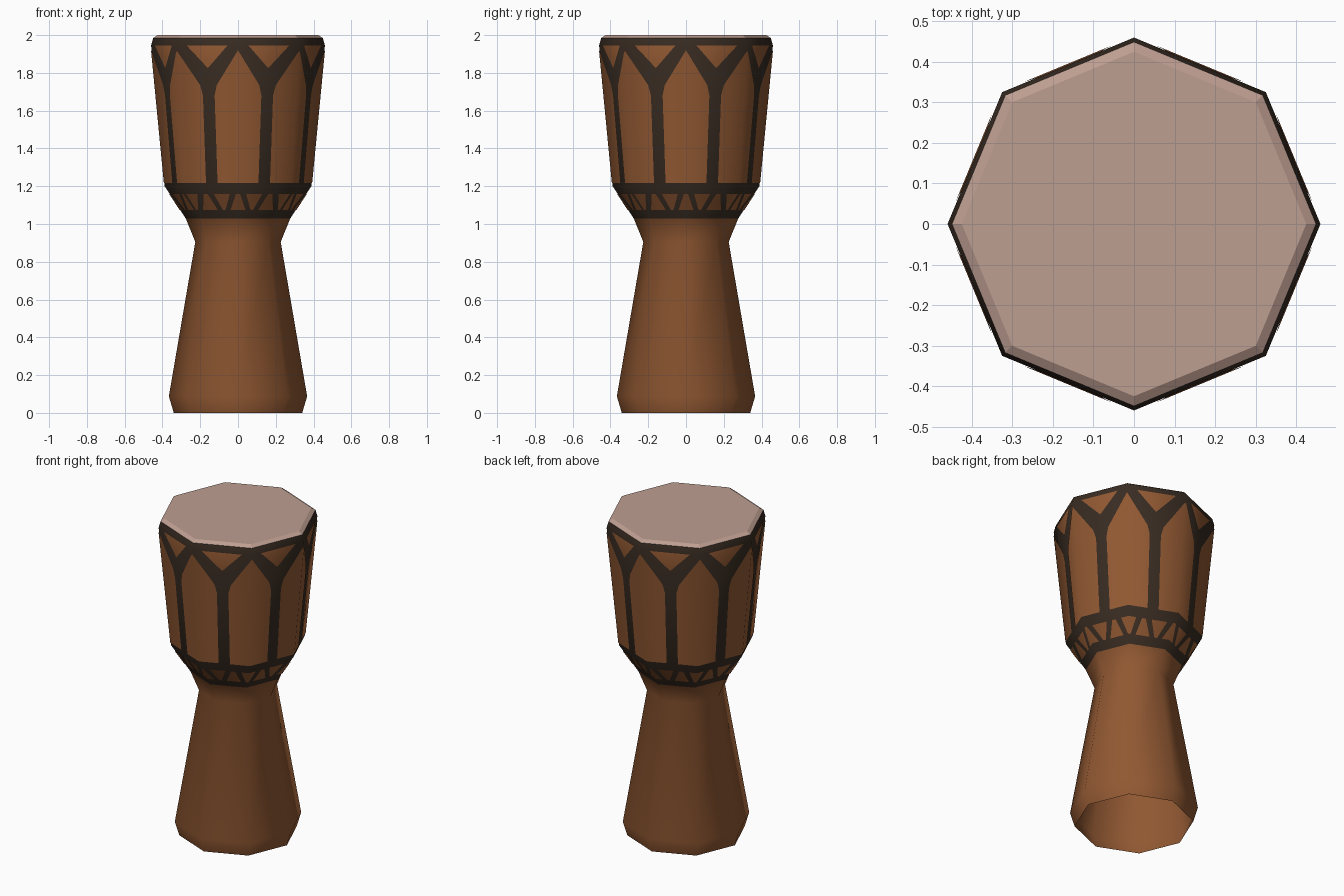
import bpy, bmesh, math
from mathutils import Vector

if "Cube" in bpy.data.objects:
    bpy.data.objects.remove(bpy.data.objects["Cube"])

SIDES = 8


def material(name, rgb):
    m = bpy.data.materials.new(name)
    m.diffuse_color = (*rgb, 1)
    m.use_nodes = True
    m.node_tree.nodes["Principled BSDF"].inputs["Base Color"].default_value = m.diffuse_color
    return m


WOOD = material("warm_wood", (0.283, 0.098, 0.032))
DARK = material("dark_rope", (0.040, 0.025, 0.016))
SKIN = material("pale_skin", (0.515, 0.342, 0.283))

# Goblet profile: corner radius, height
PROFILE = [(0.34, 0), (0.366, 0.088), (0.226, 0.905), (0.276, 1.028),
           (0.388, 1.2), (0.46, 1.945), (0.449, 1.985)]


def radius(z):
    for (r0, z0), (r1, z1) in zip(PROFILE, PROFILE[1:]):
        if z <= z1:
            return r0 + (r1 - r0) * (z - z0) / (z1 - z0)
    return PROFILE[-1][0]


def corner(k, r, z):
    a = 2 * math.pi * k / SIDES
    return Vector((r * math.cos(a), r * math.sin(a), z))


def make_object(name, bm, mats, smooth):
    me = bpy.data.meshes.new(name)
    bm.to_mesh(me)
    bm.free()
    for m in mats:
        me.materials.append(m)
    for p in me.polygons:
        p.use_smooth = smooth
    ob = bpy.data.objects.new(name, me)
    bpy.context.collection.objects.link(ob)
    return ob


def lathe(name, profile, mats, smooth, cap=False, dark_from=None):
    bm = bmesh.new()
    rings = [[bm.verts.new(corner(k, r, z)) for k in range(SIDES)]
             for r, z in profile]
    for i, (a, b) in enumerate(zip(rings, rings[1:])):
        for k in range(SIDES):
            n = (k + 1) % SIDES
            f = bm.faces.new((a[k], a[n], b[n], b[k]))
            if dark_from is not None and profile[i][1] >= dark_from:
                f.material_index = 1
    if cap:
        bm.faces.new(rings[-1])
    return make_object(name, bm, mats, smooth)


# Hollow body, open at the foot, with a dark bowl covering
lathe("drum_body", PROFILE, [WOOD, DARK], True, dark_from=1.02)

# Drum head
lathe("drum_head", [(0.449, 1.985), (0.425, 2.0)], [SKIN], False, cap=True)

# Wood showing between the ropes, per facet as (position across, height)
half_panel = [(0, 1.217), (0.39, 1.217), (0.40, 1.68), (0.36, 1.735), (0, 1.92)]
rim_triangle = [(0.5, 1.825), (0.83, 1.945), (0.17, 1.945)]
LO, HI = 1.075, 1.16
lower = [
    [(0, LO), (0.18, LO), (0.04, HI), (0, HI)],
    [(0.30, LO), (0.367, LO), (0.50, HI), (0.167, HI)],
    [(0.49, LO), (0.843, LO), (0.707, HI), (0.627, HI)],
    [(0.967, LO), (1, LO), (1, HI), (0.833, HI)],
]


def mirrored(poly):
    return [(1 - u, z) for u, z in poly]


def wood_panels(name, polys_for_facet):
    bm = bmesh.new()
    for k in range(SIDES):
        out = corner(k + 0.5, 1, 0)
        for poly in polys_for_facet(k):
            pts = []
            for u, z in poly:
                r = radius(z) + 0.003
                pts.append(corner(k, r, z).lerp(corner(k + 1, r, z), u))
            f = bm.faces.new([bm.verts.new(p) for p in pts])
            f.normal_update()
            if f.normal.dot(out) < 0:
                f.normal_flip()
    ob = make_object(name, bm, [WOOD], True)
    # Rounded shading that follows the body
    normals = []
    for v in ob.data.vertices:
        z = v.co.z
        slope = (radius(z + 0.01) - radius(z - 0.01)) / 0.02
        d = Vector((v.co.x, v.co.y, 0)).normalized()
        d.z = -slope
        normals.append(d.normalized())
    ob.data.normals_split_custom_set_from_vertices(normals)


wood_panels("bowl_panels", lambda k: [half_panel, mirrored(half_panel), rim_triangle])
wood_panels("lower_band_panels",
            lambda k: lower if k % 2 == 0 else [mirrored(p) for p in lower])
